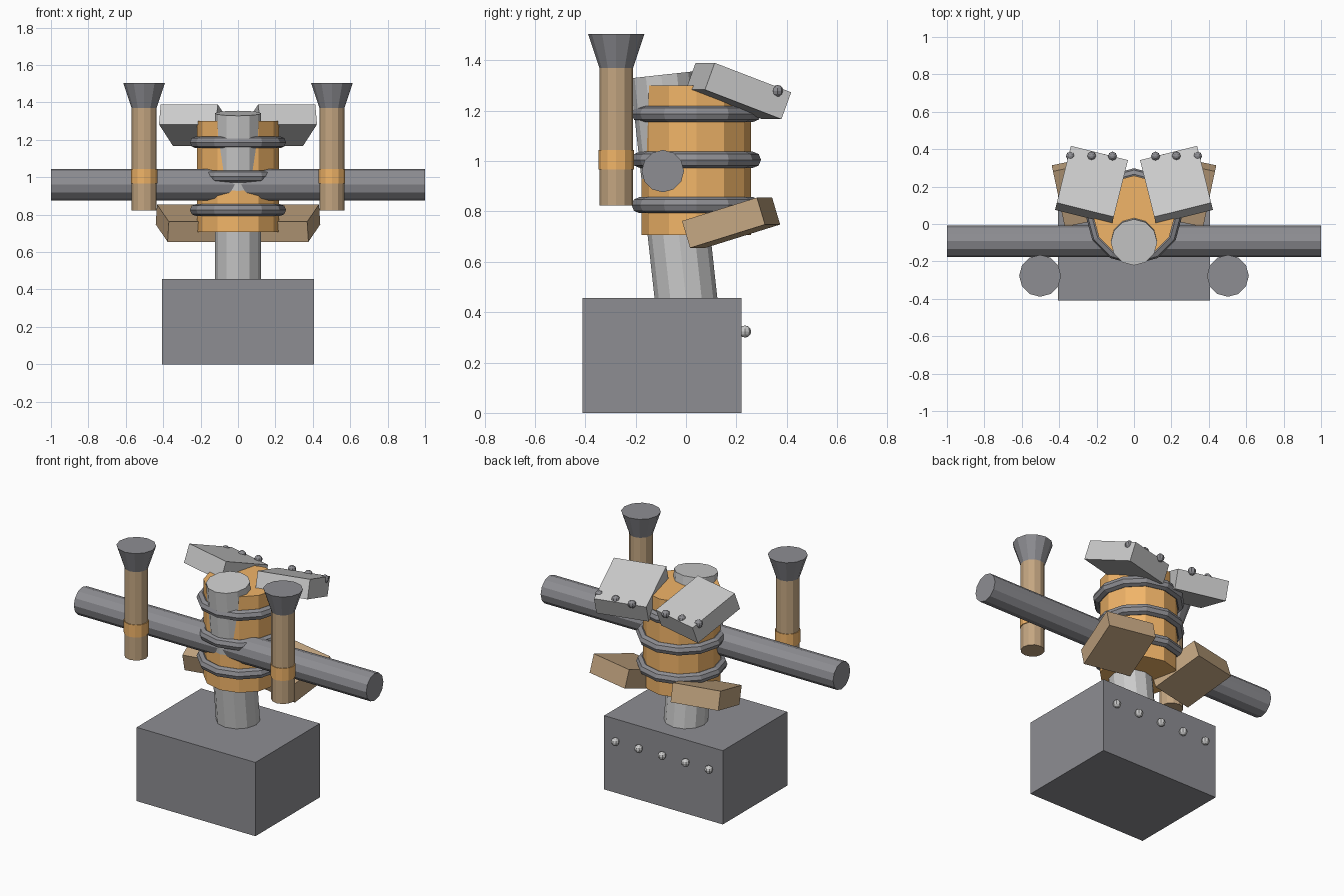
import bpy
from math import radians
from mathutils import Vector

if "Cube" in bpy.data.objects:
    bpy.data.objects.remove(bpy.data.objects["Cube"])


def material(name, rgb):
    m = bpy.data.materials.new(name)
    m.diffuse_color = (*rgb, 1)
    m.use_nodes = True
    m.node_tree.nodes["Principled BSDF"].inputs["Base Color"].default_value = m.diffuse_color
    return m


ORANGE = material("orange", (0.88, 0.46, 0.14))
BROWN = material("brown", (0.55, 0.38, 0.22))
DARK = material("dark_grey", (0.27, 0.27, 0.29))
LIGHT = material("light_grey", (0.6, 0.6, 0.62))


def finish(name, mat):
    ob = bpy.context.object
    ob.name = name
    ob.data.materials.append(mat)
    return ob


def box(name, center, size, mat, pitch=0, yaw=0):
    bpy.ops.mesh.primitive_cube_add(
        size=1, location=center, rotation=(radians(pitch), 0, radians(yaw)))
    bpy.context.object.scale = size
    return finish(name, mat)


def rod(name, start, end, r1, r2, mat):
    """Twelve-sided cylinder or cone between two points."""
    a, b = Vector(start), Vector(end)
    d = b - a
    bpy.ops.mesh.primitive_cone_add(
        vertices=12, radius1=r1, radius2=r2, depth=d.length, location=(a + b) / 2,
        rotation=Vector((0, 0, 1)).rotation_difference(d).to_euler())
    return finish(name, mat)


def bolt(name, pos, mat):
    bpy.ops.mesh.primitive_uv_sphere_add(segments=8, ring_count=6, radius=0.024, location=pos)
    return finish(name, mat)


# Base block with a row of bolts on the back
box("base_block", (0, -0.095, 0.228), (0.812, 0.63, 0.456), DARK)
for i in range(5):
    bolt("base_bolt", (-0.32 + 0.16 * i, 0.235, 0.323), LIGHT)

# Leaning post, drum and its rings
rod("leaning_post", (0, 0.006, 0.40), (0, -0.098, 1.342), 0.124, 0.124, LIGHT)
rod("drum", (0, 0.041, 0.707), (0, 0.041, 1.30), 0.218, 0.218, ORANGE)
for z in (0.825, 1.005, 1.187):
    bpy.ops.mesh.primitive_torus_add(
        major_segments=12, minor_segments=8, major_radius=0.225, minor_radius=0.032,
        location=(0, 0.041, z))
    finish("drum_ring", DARK)

# Cross bar
rod("cross_bar", (-1, -0.092, 0.96), (1, -0.092, 0.96), 0.084, 0.084, DARK)

for s in (-1, 1):
    # Upright pipe with band and flared mouth
    x, y = 0.502 * s, -0.277
    rod("upright_pipe", (x, y, 0.823), (x, y, 1.37), 0.067, 0.067, BROWN)
    rod("pipe_band", (x, y, 0.967), (x, y, 1.044), 0.071, 0.071, ORANGE)
    rod("pipe_flare", (x, y, 1.37), (x, y, 1.505), 0.067, 0.112, DARK)

    # Upper slab sloping down to the back, with three bolts
    box("upper_slab", (0.2275 * s, 0.2085, 1.278), (0.314, 0.334, 0.114), LIGHT, -20.5, 14 * s)
    for bx in (0.115, 0.227, 0.34):
        bolt("slab_bolt", (bx * s, 0.363, 1.278), DARK)

    # Lower slab sloping up to the back
    box("lower_slab", (0.263 * s, 0.179, 0.755), (0.29, 0.318, 0.112), BROWN, 17, -12 * s)
